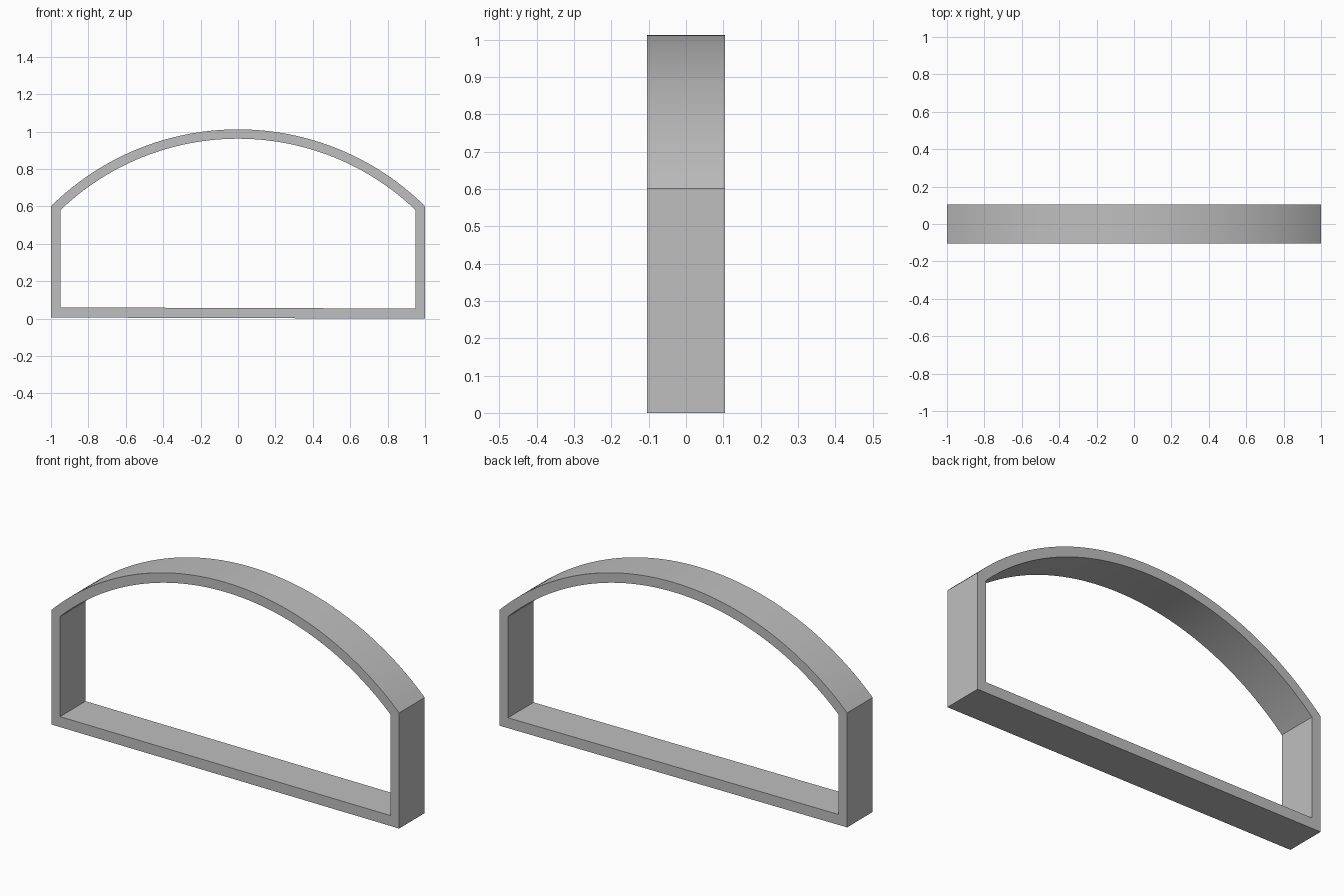
import bpy
import bmesh
import math

cube = bpy.data.objects.get("Cube")
if cube:
    bpy.data.objects.remove(cube, do_unlink=True)

HALF_DEPTH = 0.105
ARC_CENTRE = -0.41
SEGMENTS = 64


def material(name, colour):
    mat = bpy.data.materials.new(name)
    mat.use_nodes = True
    mat.diffuse_color = colour
    mat.node_tree.nodes["Principled BSDF"].inputs["Base Color"].default_value = colour
    return mat


def outline(half_width, radius, left_base, right_base):
    """Straight sill and jambs closed by a shallow arch."""
    points = [(-half_width, left_base), (half_width, right_base)]
    sweep = math.asin(half_width / radius)
    for i in range(SEGMENTS + 1):
        angle = sweep * (1 - 2 * i / SEGMENTS)
        points.append((radius * math.sin(angle), ARC_CENTRE + radius * math.cos(angle)))
    return points


# Arched frame: outer and inner outlines joined front and back
outer = outline(1.0, 1.422, 0.006, 0.0)
inner = outline(0.95, 1.372, 0.06, 0.054)
bm = bmesh.new()
loops = [[bm.verts.new((x, y, z)) for x, z in shape]
         for shape, y in ((outer, -HALF_DEPTH), (inner, -HALF_DEPTH),
                          (inner, HALF_DEPTH), (outer, HALF_DEPTH))]
count = len(outer)
for k, loop in enumerate(loops):
    following = loops[(k + 1) % len(loops)]
    for i in range(count):
        j = (i + 1) % count
        bm.faces.new((loop[i], loop[j], following[j], following[i]))
bmesh.ops.recalc_face_normals(bm, faces=bm.faces)

mesh = bpy.data.meshes.new("arched_frame")
bm.to_mesh(mesh)
bm.free()
mesh.materials.append(material("plain grey", (0.52, 0.52, 0.52, 1.0)))
frame = bpy.data.objects.new("arched_frame", mesh)
bpy.context.collection.objects.link(frame)

# Smooth arch with crisp edges
bpy.context.view_layer.objects.active = frame
frame.select_set(True)
bpy.ops.object.shade_smooth_by_angle(angle=math.radians(25))
